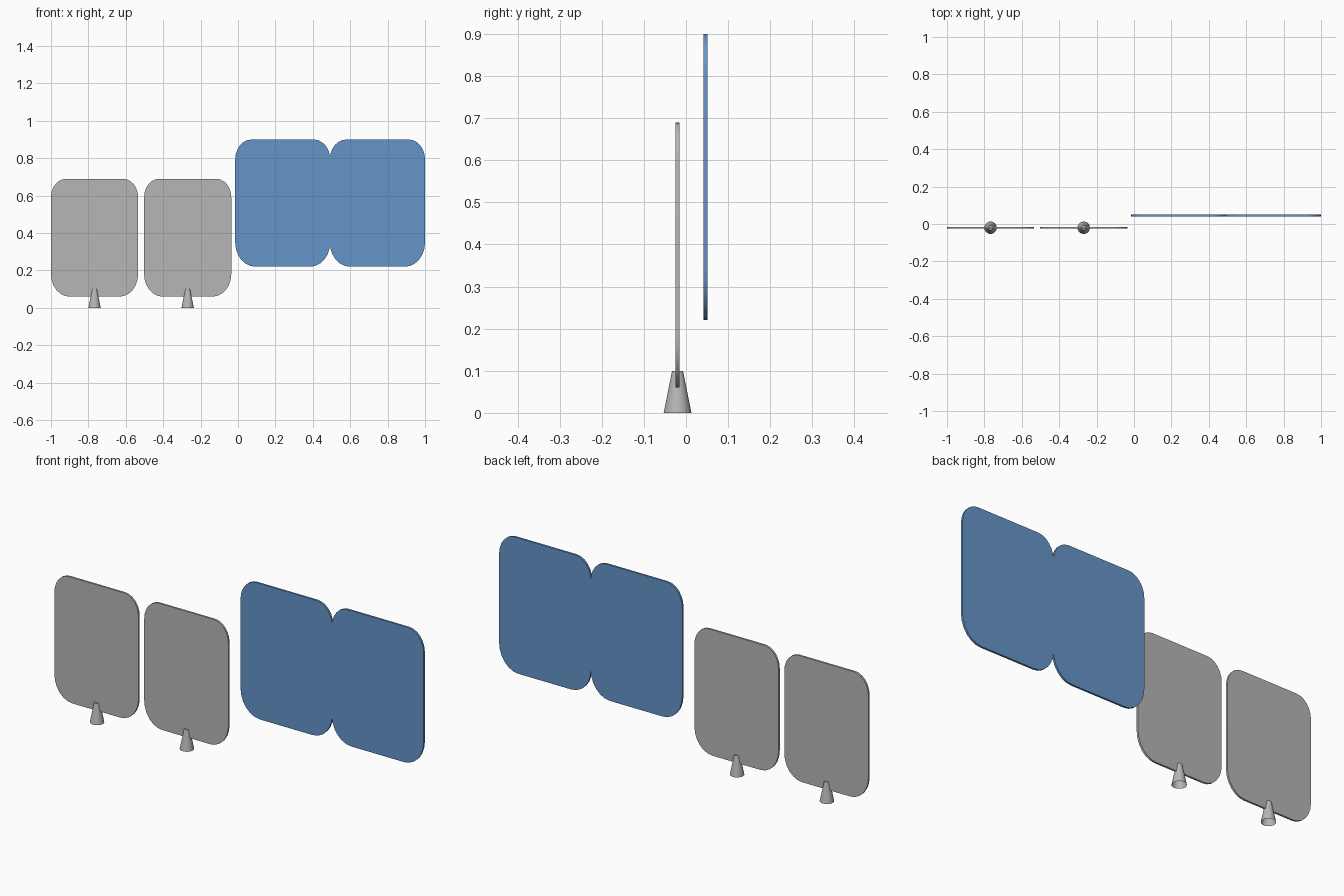
import bpy, bmesh, math

if "Cube" in bpy.data.objects:
    bpy.data.objects.remove(bpy.data.objects["Cube"])


def material(name, rgb):
    m = bpy.data.materials.new(name)
    m.diffuse_color = (*rgb, 1.0)
    m.use_nodes = True
    m.node_tree.nodes["Principled BSDF"].inputs["Base Color"].default_value = m.diffuse_color
    return m


GREY = material("grey", (0.47, 0.47, 0.47))
BLUE = material("blue", (0.13, 0.30, 0.59))


def finish(name, bm, mat, angle=35):
    bmesh.ops.recalc_face_normals(bm, faces=bm.faces)
    me = bpy.data.meshes.new(name)
    bm.to_mesh(me)
    bm.free()
    me.materials.append(mat)
    ob = bpy.data.objects.new(name, me)
    bpy.context.collection.objects.link(ob)
    bpy.ops.object.select_all(action='DESELECT')
    bpy.context.view_layer.objects.active = ob
    ob.select_set(True)
    bpy.ops.object.shade_smooth_by_angle(angle=math.radians(angle))
    return ob


def panel(name, x0, x1, z0, z1, y, scale, mat, thick=0.01, n=6):
    """Thin upright board with tight top corners and wider bottom corners."""
    top, bottom = (0.08 * scale, 0.098 * scale), (0.1 * scale, 0.12 * scale)
    corners = [(x1, z1, -1, -1, top, 0), (x0, z1, 1, -1, top, 90),
               (x0, z0, 1, 1, bottom, 180), (x1, z0, -1, 1, bottom, 270)]
    bm = bmesh.new()
    verts = []
    for x, z, sx, sz, (rx, rz), start in corners:
        for i in range(n + 1):
            a = math.radians(start + 90 * i / n)
            verts.append(bm.verts.new((x + sx * rx + rx * math.cos(a), y - thick / 2,
                                       z + sz * rz + rz * math.sin(a))))
    face = bm.faces.new(verts)
    ext = bmesh.ops.extrude_face_region(bm, geom=[face], use_keep_orig=True)
    moved = [g for g in ext["geom"] if isinstance(g, bmesh.types.BMVert)]
    bmesh.ops.translate(bm, verts=moved, vec=(0, thick, 0))
    return finish(name, bm, mat)


def foot(name, x, y):
    """Tapered foot, hollow underneath."""
    bm = bmesh.new()
    bmesh.ops.create_cone(bm, segments=32, radius1=0.033, radius2=0.013,
                          depth=0.1, cap_ends=True)
    bmesh.ops.translate(bm, verts=bm.verts, vec=(x, y, 0.05))
    base = [f for f in bm.faces if f.calc_center_median().z < 0.001]
    bmesh.ops.delete(bm, geom=base, context='FACES_ONLY')
    return finish(name, bm, GREY)


# Two grey boards on feet
for i, x in enumerate((-0.767, -0.269)):
    panel(f"grey_board_{i + 1}", x - 0.233, x + 0.233, 0.06, 0.69, -0.02, 1.0, GREY)
    foot(f"foot_{i + 1}", x, -0.02)

# Two larger blue boards joined at the middle
for i, (x0, x1) in enumerate(((-0.015, 0.493), (0.491, 1.0))):
    panel(f"blue_board_{i + 1}", x0, x1, 0.22, 0.90, 0.046, 1.08, BLUE)
